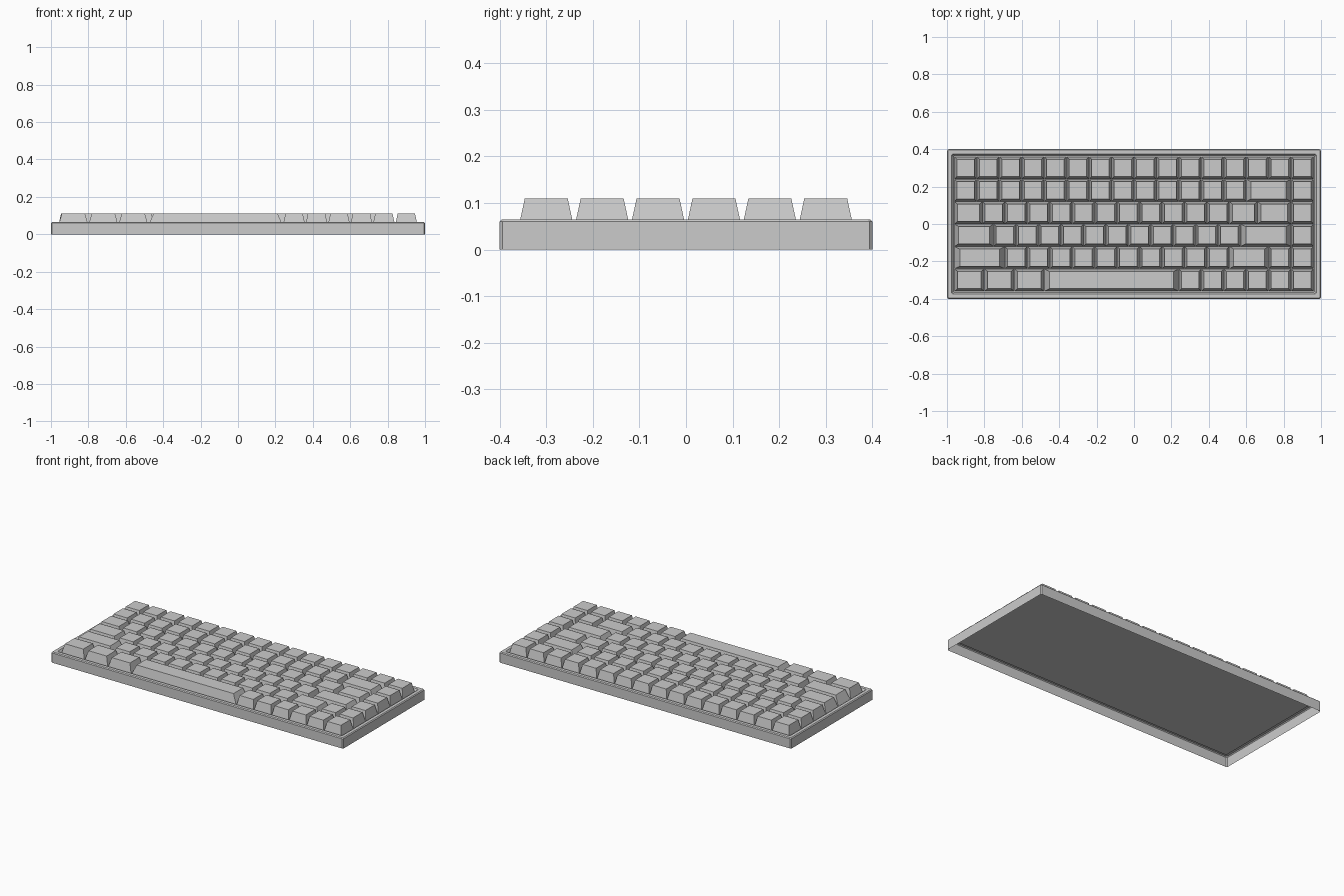
import bpy

if "Cube" in bpy.data.objects:
    bpy.data.objects.remove(bpy.data.objects["Cube"])

U = 0.12                 # one key unit
PLATE_Z, TOP_Z = 0.05, 0.11


def make_object(name, verts, faces):
    mesh = bpy.data.meshes.new(name)
    mesh.from_pydata(verts, [], faces)
    mesh.update()
    obj = bpy.data.objects.new(name, mesh)
    bpy.context.collection.objects.link(obj)
    return obj


def ring(hx, hy, z, c=0.006):
    """Rectangle with clipped corners, counter-clockwise."""
    return [(hx - c, -hy, z), (hx, -hy + c, z), (hx, hy - c, z), (hx - c, hy, z),
            (-hx + c, hy, z), (-hx, hy - c, z), (-hx, -hy + c, z), (-hx + c, -hy, z)]


# Case: thin shell open underneath, with chamfered rim and recessed plate
rings = [ring(1.0, 0.4, 0.0), ring(1.0, 0.4, 0.06), ring(0.995, 0.395, 0.065),
         ring(0.975, 0.375, 0.065), ring(0.965, 0.365, PLATE_Z)]
verts = [v for r in rings for v in r]
faces = [(a * 8 + i, a * 8 + (i + 1) % 8, a * 8 + 8 + (i + 1) % 8, a * 8 + 8 + i)
         for a in range(len(rings) - 1) for i in range(8)]
faces.append(tuple(range(len(verts) - 8, len(verts))))
make_object("case", verts, faces)


def keycap(name, x0, width, y):
    """Tapered key; wider keys slope more at their ends."""
    cx = x0 + width * U / 2
    bx, by = width * U / 2 - 0.001, U / 2 - 0.001
    tx, ty = bx - 0.0125 * min(width, 2.2), by - 0.013
    v = []
    for hx, hy, z in ((bx, by, PLATE_Z), (tx, ty, TOP_Z)):
        v += [(cx - hx, y - hy, z), (cx + hx, y - hy, z),
              (cx + hx, y + hy, z), (cx - hx, y + hy, z)]
    f = [(3, 2, 1, 0), (4, 5, 6, 7)]
    f += [(i, (i + 1) % 4, 4 + (i + 1) % 4, 4 + i) for i in range(4)]
    make_object(name, v, f)


# Key rows from back to front, widths in key units
rows = [
    [1] * 16,
    [1] * 13 + [2, 1],
    [1.25] + [1] * 11 + [1.25, 1.5, 1],
    [1.75] + [1] * 11 + [2.25, 1],
    [2.25] + [1] * 10 + [1.75, 1, 1],
    [4 / 3] * 3 + [6] + [1] * 6,
]
for r, widths in enumerate(rows):
    x = -8 * U
    for k, w in enumerate(widths):
        name = "space_bar" if w == 6 else f"key_row{r + 1}_{k + 1}"
        keycap(name, x, w, 0.3 - r * U)
        x += w * U
